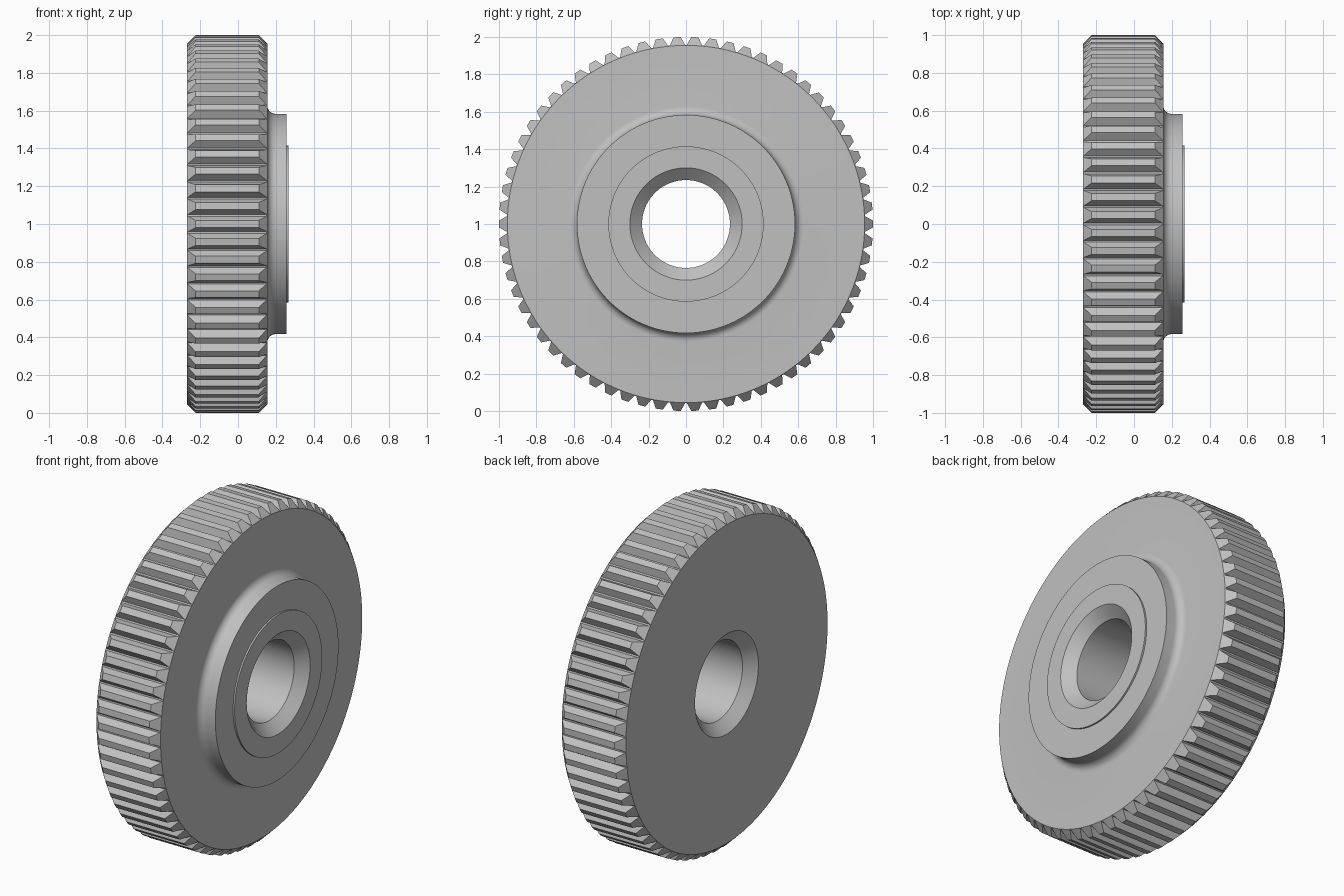
import bpy
import bmesh
from math import cos, sin, pi, radians

cube = bpy.data.objects.get("Cube")
if cube:
    bpy.data.objects.remove(cube, do_unlink=True)

TEETH = 66
TIP, ROOT, FACE_R = 1.0, 0.958, 0.955     # radii of tooth tip, groove, side face
BACK, FRONT = -0.27, 0.155                # side faces of the toothed rim
HUB_R, HUB_END, FILLET = 0.583, 0.258, 0.045
LIP_R, LIP_END = 0.415, 0.268
BORE_R, SINK_R, SINK_DEPTH = 0.235, 0.30, 0.06

# Steel grey
steel = bpy.data.materials.new("steel_grey")
steel.use_nodes = True
colour = (0.53, 0.53, 0.53, 1)
steel.diffuse_color = colour
steel.node_tree.nodes["Principled BSDF"].inputs["Base Color"].default_value = colour

# Hub, lip and bore cross-section as (x, radius), from rim face inwards
fillet = [(FRONT + FILLET * (1 - cos(a)), HUB_R + FILLET * (1 - sin(a)))
          for a in (pi / 2 * i / 8 for i in range(9))]
hub = fillet + [
    (HUB_END, HUB_R), (HUB_END, LIP_R), (LIP_END, LIP_R), (LIP_END, SINK_R),
    (LIP_END - SINK_DEPTH, BORE_R), (BACK + SINK_DEPTH, BORE_R), (BACK, SINK_R)]
# Order the fillet from the wide foot on the face to the hub wall
foot = [(FRONT + FILLET * (1 - cos(a)), HUB_R + FILLET * (1 - sin(a)))
        for a in (pi / 2 * i / 8 for i in range(9))]
hub[:9] = foot


def section(tooth_radius):
    """Closed cross-section through the wheel at one tooth column."""
    bevel = tooth_radius - FACE_R
    rim = [(BACK, FACE_R), (BACK + bevel, tooth_radius),
           (FRONT - bevel, tooth_radius), (FRONT, FACE_R)]
    return rim + hub


# Each tooth: narrow groove, flank, flat tip, flank
columns = []
for t in range(TEETH):
    for offset, radius in ((-0.2, TIP), (0.2, TIP), (0.45, ROOT), (0.55, ROOT)):
        columns.append((2 * pi * (t + offset) / TEETH, radius))

# Sweep the section around the x axis
bm = bmesh.new()
rings = [[bm.verts.new((x, r * cos(a), r * sin(a) + TIP)) for x, r in section(radius)]
         for a, radius in columns]
for i, ring in enumerate(rings):
    after = rings[(i + 1) % len(rings)]
    for j in range(len(ring)):
        k = (j + 1) % len(ring)
        bm.faces.new((ring[j], ring[k], after[k], after[j]))
bmesh.ops.recalc_face_normals(bm, faces=bm.faces)

mesh = bpy.data.meshes.new("toothed_wheel")
bm.to_mesh(mesh)
bm.free()
mesh.materials.append(steel)
wheel = bpy.data.objects.new("toothed_wheel", mesh)
bpy.context.collection.objects.link(wheel)
bpy.context.view_layer.objects.active = wheel
wheel.select_set(True)
bpy.ops.object.shade_smooth_by_angle(angle=radians(20))
